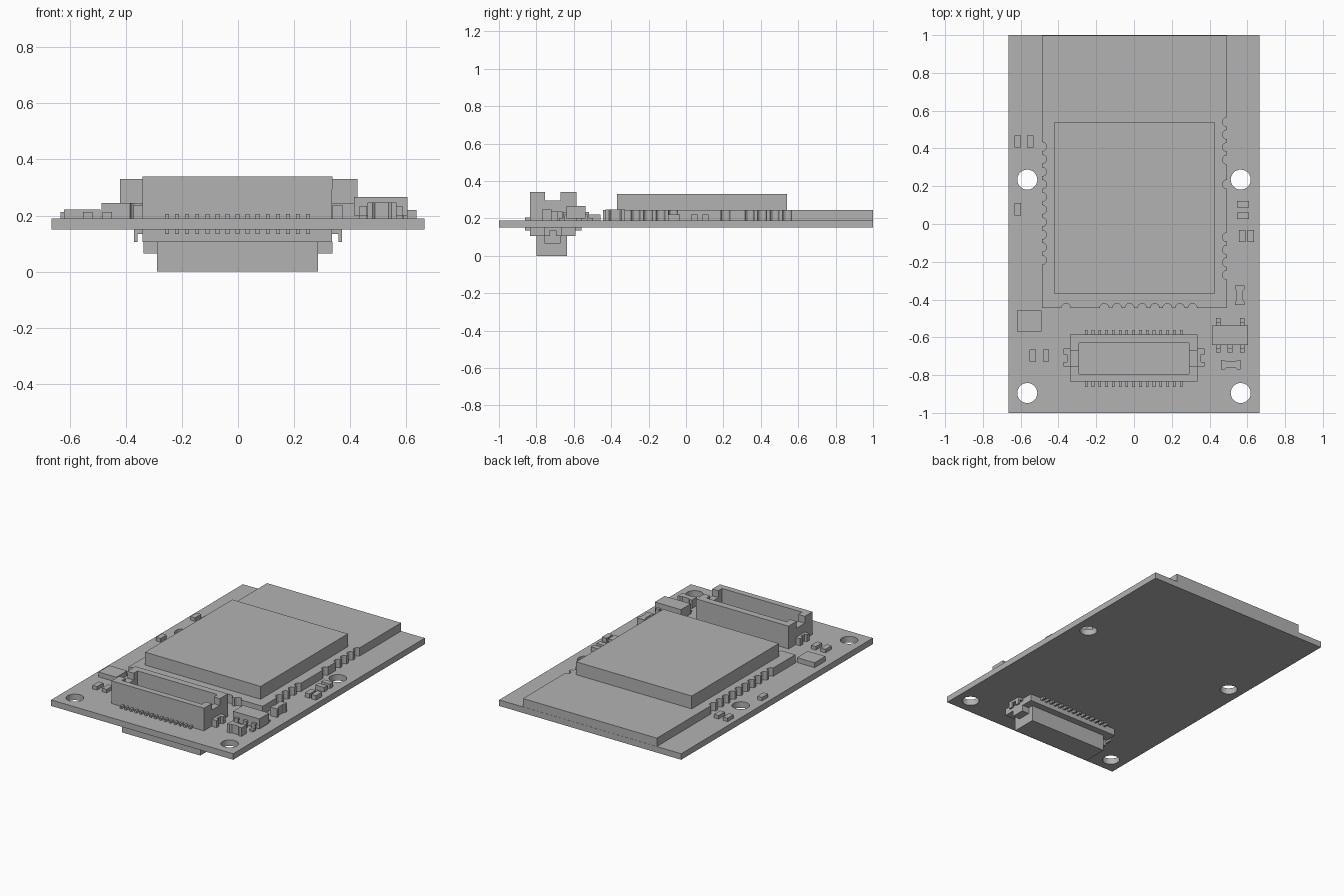
import bpy, bmesh
from math import pi, cos, sin

cube = bpy.data.objects.get("Cube")
if cube:
    bpy.data.objects.remove(cube)

grey = bpy.data.materials.new("plain grey")
grey.use_nodes = True
grey.diffuse_color = (0.45, 0.45, 0.45, 1)
grey.node_tree.nodes["Principled BSDF"].inputs["Base Color"].default_value = grey.diffuse_color


def slab(name, loops, z0, z1):
    """Extrude flat outlines between two heights; inner loops become holes."""
    curve = bpy.data.curves.new(name, "CURVE")
    curve.dimensions = "2D"
    curve.fill_mode = "BOTH"
    curve.extrude = (z1 - z0) / 2
    for loop in loops:
        spline = curve.splines.new("POLY")
        spline.points.add(len(loop) - 1)
        for point, (x, y) in zip(spline.points, loop):
            point.co = (x, y, 0, 1)
        spline.use_cyclic_u = True
    ob = bpy.data.objects.new(name, curve)
    bpy.context.collection.objects.link(ob)
    bpy.ops.object.select_all(action="DESELECT")
    ob.select_set(True)
    bpy.context.view_layer.objects.active = ob
    bpy.ops.object.convert(target="MESH")
    ob = bpy.context.object
    ob.name = name
    ob.location.z = (z0 + z1) / 2
    bm = bmesh.new()
    bm.from_mesh(ob.data)
    bmesh.ops.remove_doubles(bm, verts=bm.verts, dist=0.0001)
    bmesh.ops.recalc_face_normals(bm, faces=bm.faces)
    for face in bm.faces:
        face.smooth = False
    bm.to_mesh(ob.data)
    bm.free()
    ob.data.materials.clear()
    ob.data.materials.append(grey)
    return ob


def box(name, x0, x1, y0, y1, z0, z1):
    bm = bmesh.new()
    bmesh.ops.create_cube(bm, size=1)
    for v in bm.verts:
        v.co = (x1 if v.co.x > 0 else x0, y1 if v.co.y > 0 else y0, z1 if v.co.z > 0 else z0)
    mesh = bpy.data.meshes.new(name)
    bm.to_mesh(mesh)
    bm.free()
    mesh.materials.append(grey)
    ob = bpy.data.objects.new(name, mesh)
    bpy.context.collection.objects.link(ob)
    return ob


def rect(x0, x1, y0, y1):
    return [(x0, y0), (x1, y0), (x1, y1), (x0, y1)]


def arc(x, y, r, start, end, n):
    return [(x + r * cos(start + (end - start) * i / n),
             y + r * sin(start + (end - start) * i / n)) for i in range(n + 1)]


# Board with four mounting holes
TOP, BOTTOM = 0.19, 0.15
holes = [arc(x, y, 0.053, 0, 2 * pi, 32)[:-1] for x in (-0.565, 0.565) for y in (-0.895, 0.235)]
slab("circuit_board", [rect(-0.665, 0.665, -1, 1)] + holes, BOTTOM, TOP)

# Radio module with half-round edge contacts, outline traced anticlockwise
PITCH, R = 0.0667, 0.024
L, RIGHT, FRONT = -0.487, 0.492, -0.445
outline = [(L, FRONT)]
for x in [-0.36] + [-0.157 + PITCH * i for i in range(8)]:
    outline += arc(x, FRONT, R, pi, 0, 8)
outline.append((RIGHT, FRONT))
for y in [-0.27 + PITCH * i for i in range(4)] + [0.21] + [0.34 + PITCH * i for i in range(4)]:
    outline += arc(RIGHT, y, R, 1.5 * pi, 0.5 * pi, 8)
outline += [(RIGHT, 0.999), (L, 0.999)]
for i in range(10):
    outline += arc(L, 0.41 - PITCH * i, R, 0.5 * pi, -0.5 * pi, 8)
slab("radio_module", [outline], TOP, 0.245)
box("shield_can", -0.42, 0.425, -0.37, 0.54, 0.245, 0.33)

# Upper socket: walls with a notch at each end
MID = -0.7125
slab("socket_wall", [rect(-0.34, 0.335, -0.835, -0.585), rect(-0.292, 0.292, -0.795, -0.63)], TOP, 0.295)
box("socket_floor", -0.292, 0.292, -0.795, -0.63, TOP, 0.225)
for name, outer, inner, tip in (("front", -0.835, -0.795, -0.755), ("back", -0.585, -0.63, -0.67)):
    slab("socket_rim_" + name, [[(-0.34, outer), (0.337, outer), (0.337, tip), (0.292, tip),
                                 (0.292, inner), (-0.292, inner), (-0.292, tip), (-0.34, tip)]], 0.295, 0.34)

# Lower plug: base, tongue and end tabs
box("plug_base", -0.34, 0.335, -0.835, -0.59, 0.105, BOTTOM)
box("plug_tongue", -0.288, 0.285, -0.8, -0.635, 0, 0.105)
for s, side in ((-1, "right"), (1, "left")):
    box("plug_tab_" + side, *sorted((s * 0.285, s * 0.337)), -0.757, -0.67, 0.065, 0.105)
    # Solder clips at the connector ends
    bracket = [(0.337, -0.755), (0.372, -0.755), (0.372, -0.73), (0.355, -0.73),
               (0.355, -0.69), (0.372, -0.69), (0.372, -0.66), (0.337, -0.66)]
    slab("socket_clip_" + side, [[(s * x, y) for x, y in bracket]], TOP, 0.237)
    for y in (-0.757, -0.695):
        box("plug_clip_" + side, *sorted((s * 0.358, s * 0.371)), y, y + 0.03, 0.105, BOTTOM)
    box("plug_clip_bridge_" + side, *sorted((s * 0.33, s * 0.371)), -0.757, -0.665, 0.135, BOTTOM)

# Connector pins in rows on both faces
for i in range(15):
    x = -0.253 + 0.0359 * i
    for y0, y1 in ((-0.862, -0.83), (-0.595, -0.56)):
        box("socket_pin", x - 0.007, x + 0.007, y0, y1, TOP, 0.205)
        box("plug_pin", x - 0.007, x + 0.007, y0, y1, 0.135, BOTTOM)

# Small rectangular chips: centre, then width and depth
UP, ACROSS = (0.034, 0.064), (0.064, 0.034)
for x, y, (w, d) in ((-0.615, 0.437, UP), (-0.55, 0.437, UP), (-0.615, 0.078, UP),
                     (-0.536, -0.697, UP), (-0.466, -0.697, UP), (0.578, 0.104, ACROSS),
                     (0.578, 0.044, ACROSS), (0.573, -0.063, UP), (0.619, -0.063, UP)):
    box("small_chip", x - w / 2, x + w / 2, y - d / 2, y + d / 2, TOP, 0.213 if x < 0 else 0.22)
box("square_chip", -0.62, -0.49, -0.57, -0.457, TOP, 0.222)


# Waisted capacitors
def waisted(name, cx, cy, turn):
    half = [(0.052, -0.026), (0.052, 0.026), (0.034, 0.026), (0.024, 0.017)]
    pts = half + [(-x, y) for x, y in half[::-1]]
    pts = pts[:-1] + [(-0.052, -0.026), (-0.034, -0.026), (-0.024, -0.017), (0.024, -0.017), (0.034, -0.026)]
    slab(name, [[(cx - y, cy + x) if turn else (cx + x, cy + y) for x, y in pts]], TOP, 0.247)


waisted("capacitor_side", 0.56, -0.378, True)
waisted("capacitor_front", 0.513, -0.745, False)

# Regulator with bent legs
box("regulator_body", 0.413, 0.604, -0.64, -0.537, 0.2, 0.266)
for x, s in ((0.446, 1), (0.573, 1), (0.446, -1), (0.509, -1), (0.573, -1)):
    edge = -0.537 if s > 0 else -0.64
    for a, b, z0, z1 in ((-0.01, 0.018, 0.222, 0.234), (0.008, 0.018, TOP, 0.234), (0.008, 0.04, TOP, 0.202)):
        box("regulator_leg", x - 0.013, x + 0.013, *sorted((edge + s * a, edge + s * b)), z0, z1)
